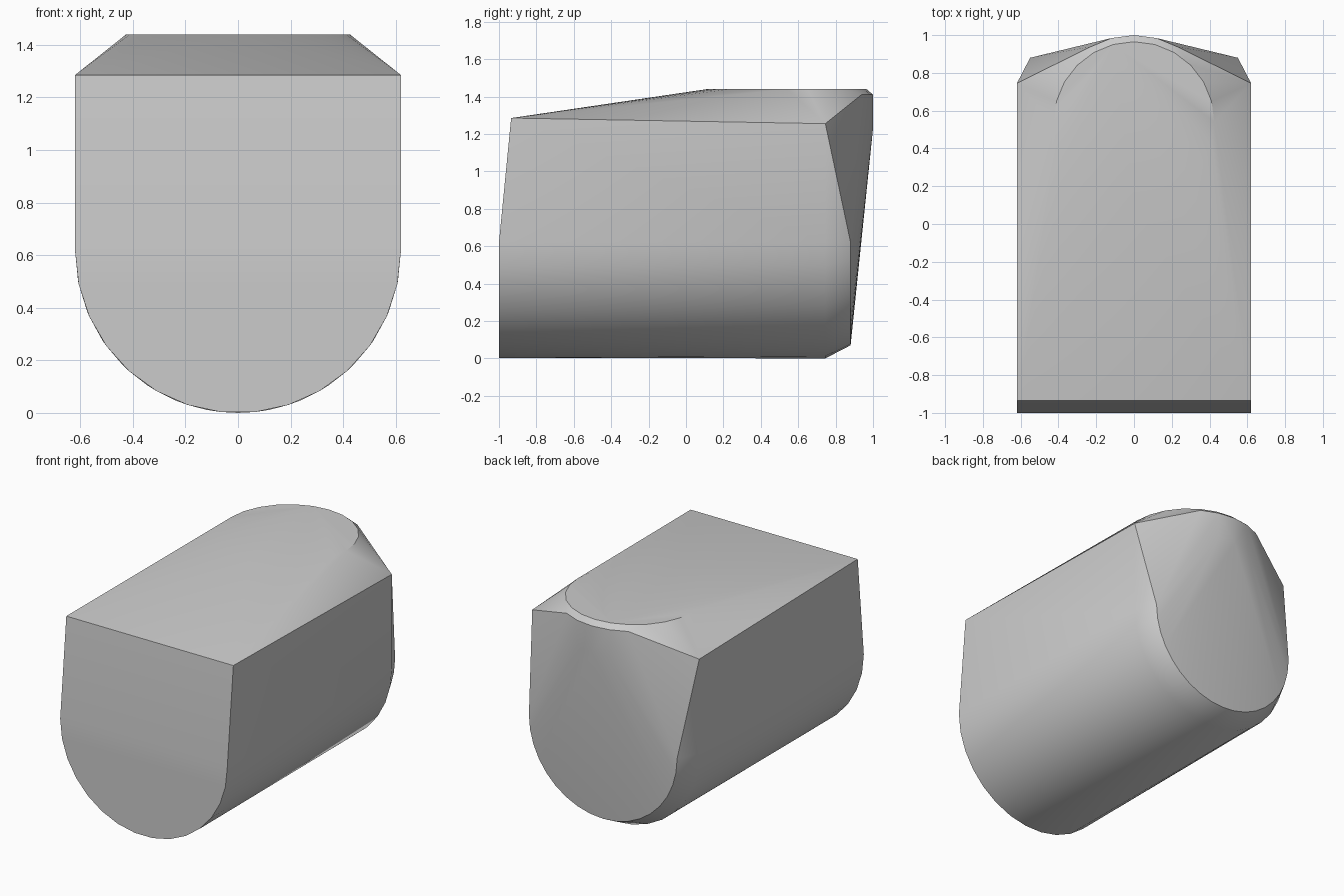
import bpy, bmesh
from math import sin, cos, pi, radians

cube = bpy.data.objects.get("Cube")
if cube:
    bpy.data.objects.remove(cube, do_unlink=True)

grey = bpy.data.materials.new("plain grey")
grey.use_nodes = True
colour = (0.6, 0.6, 0.6, 1)
grey.diffuse_color = colour
grey.node_tree.nodes["Principled BSDF"].inputs["Base Color"].default_value = colour

HALF_WIDTH = 0.62


def lower_arc(y, radius, steps, centre_z=0.62):
    """Semicircular underside in an upright plane."""
    return [(radius * cos(pi * i / steps), y, centre_z - radius * sin(pi * i / steps))
            for i in range(steps + 1)]


def level_ring(z, radius, steps=24, centre_y=0.54, min_y=-1):
    """Horizontal ring, optionally keeping only its rear part."""
    ring = [(radius * sin(2 * pi * i / steps), centre_y + radius * cos(2 * pi * i / steps), z)
            for i in range(steps)]
    return [p for p in ring if p[1] > min_y]


# Rounded underside, front to back, with a bevelled rear rim
points = lower_arc(-1, HALF_WIDTH, 15)
points += lower_arc(0.745, HALF_WIDTH, 16)
points += lower_arc(0.88, 0.55, 18)

# Upper corners of the leaning front and of the rear
for side in (-1, 1):
    points.append((side * HALF_WIDTH, -0.935, 1.285))
    points.append((side * HALF_WIDTH, 0.745, 1.255))

# Round crown with a narrow chamfer and an upright rear edge
points += level_ring(1.44, 0.425)
points += level_ring(1.41, 0.46, min_y=0.88)
points += level_ring(1.23, 0.46, min_y=0.88)

# Wrap one taut skin around the sections
bm = bmesh.new()
for p in points:
    bm.verts.new(p)
hull = bmesh.ops.convex_hull(bm, input=bm.verts)
loose = {g for g in hull["geom_interior"] + hull["geom_unused"]
         if isinstance(g, bmesh.types.BMVert)}
bmesh.ops.delete(bm, geom=list(loose), context='VERTS')
bmesh.ops.recalc_face_normals(bm, faces=bm.faces)

mesh = bpy.data.meshes.new("rounded_block")
bm.to_mesh(mesh)
bm.free()
mesh.materials.append(grey)
block = bpy.data.objects.new("rounded_block", mesh)
bpy.context.collection.objects.link(block)

# Soft curves, crisp corners
bpy.context.view_layer.objects.active = block
block.select_set(True)
bpy.ops.object.shade_smooth_by_angle(angle=radians(30))
